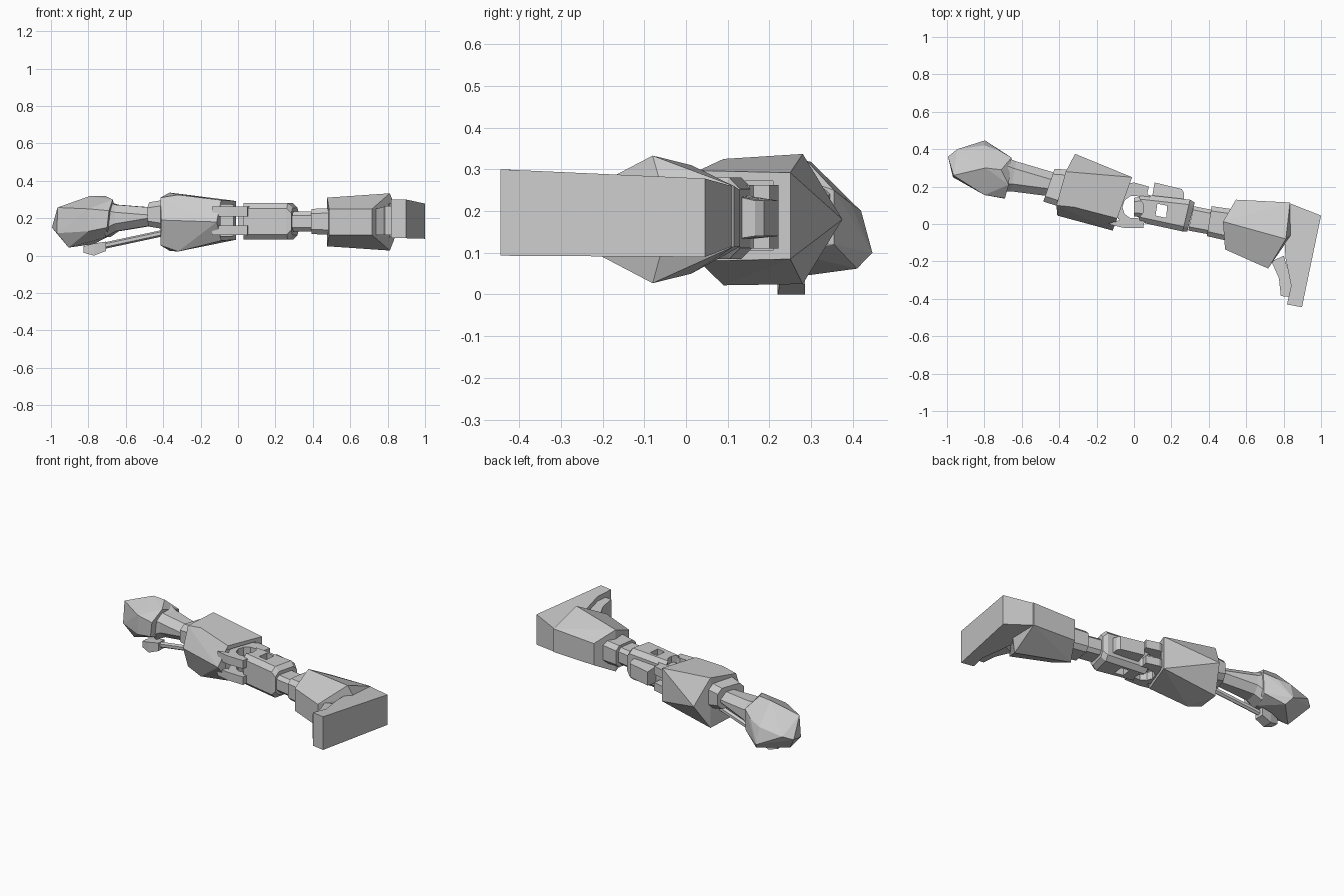
import bpy, bmesh, math
from mathutils import Vector


def finish(name, bm):
    bmesh.ops.recalc_face_normals(bm, faces=bm.faces[:])
    me = bpy.data.meshes.new(name)
    bm.to_mesh(me)
    bm.free()
    ob = bpy.data.objects.new(name, me)
    bpy.context.collection.objects.link(ob)
    return ob


def hull(name, pts):
    """Faceted convex shell around a few corner points (x, y, z)."""
    bm = bmesh.new()
    for p in pts:
        bm.verts.new(p)
    r = bmesh.ops.convex_hull(bm, input=bm.verts[:])
    junk = [g for g in r["geom_interior"] if isinstance(g, bmesh.types.BMVert)]
    bmesh.ops.delete(bm, geom=junk, context='VERTS')
    bmesh.ops.dissolve_limit(bm, angle_limit=math.radians(3), verts=bm.verts[:], edges=bm.edges[:])
    return finish(name, bm)


def mirrored(pts):
    """Turn (x, y, z_low, z_high) columns into hull corners."""
    return [(x, y, z) for x, y, lo, hi in pts for z in {lo, hi}]


def loft(name, sections, c=0.03):
    """Chamfered box sections: (front x, y, back x, y, z_low, z_high)."""
    bm = bmesh.new()
    rings = []
    for x0, y0, x1, y1, lo, hi in sections:
        p, q = Vector((x0, y0, 0)), Vector((x1, y1, 0))
        d = (q - p).normalized() * c
        prof = [(p, lo + c), (p + d, lo), (q - d, lo), (q, lo + c),
                (q, hi - c), (q - d, hi), (p + d, hi), (p, hi - c)]
        rings.append([bm.verts.new((v.x, v.y, z)) for v, z in prof])
    for a, b in zip(rings, rings[1:]):
        for i in range(8):
            j = (i + 1) % 8
            bm.faces.new((a[i], a[j], b[j], b[i]))
    bm.faces.new(rings[0])
    bm.faces.new(rings[-1])
    return finish(name, bm)


def prism(name, cols):
    """Plan outline with a low and high z at each corner."""
    bm = bmesh.new()
    lo = [bm.verts.new((x, y, a)) for x, y, a, b in cols]
    hi = [bm.verts.new((x, y, b)) for x, y, a, b in cols]
    bm.faces.new(lo)
    bm.faces.new(hi)
    for i in range(len(cols)):
        j = (i + 1) % len(cols)
        bm.faces.new((lo[i], lo[j], hi[j], hi[i]))
    return finish(name, bm)


def cut(ob, cutter):
    cutter.hide_render = True
    cutter.hide_viewport = True
    m = ob.modifiers.new("cut", 'BOOLEAN')
    m.operation = 'DIFFERENCE'
    m.solver = 'EXACT'
    m.object = cutter


def rod(name, a, b, r, sides=6):
    a, b = Vector(a), Vector(b)
    bpy.ops.mesh.primitive_cylinder_add(vertices=sides, radius=r, depth=(b - a).length,
                                        location=(a + b) / 2)
    ob = bpy.context.object
    ob.name = name
    ob.rotation_euler = (b - a).to_track_quat('Z', 'Y').to_euler()
    return ob


def ring(name, cx, cy, ro, ri, lo, hi, n=10):
    bm = bmesh.new()
    loops = []
    for r, z in ((ro, lo), (ro, hi), (ri, hi), (ri, lo)):
        loops.append([bm.verts.new((cx + r * math.cos(2 * math.pi * i / n),
                                    cy + r * math.sin(2 * math.pi * i / n), z)) for i in range(n)])
    for k in range(4):
        a, b = loops[k], loops[(k + 1) % 4]
        for i in range(n):
            j = (i + 1) % n
            bm.faces.new((a[i], a[j], b[j], b[i]))
    return finish(name, bm)


# foot: flat sole facing +x, wedge towards the heel
prism("foot", [(1.0, 0.045, 0.09, 0.278), (0.898, -0.445, 0.093, 0.30), (0.818, -0.43, 0.093, 0.30),
               (0.84, -0.33, 0.093, 0.29), (0.81, -0.18, 0.1, 0.28), (0.80, 0.0, 0.1, 0.27),
               (0.835, 0.11, 0.115, 0.26)])
prism("instep_strip", [(0.83, -0.39, 0.11, 0.265), (0.785, -0.385, 0.11, 0.265), (0.775, -0.29, 0.11, 0.26),
                       (0.735, -0.20, 0.11, 0.25), (0.80, -0.17, 0.11, 0.25), (0.845, -0.31, 0.11, 0.26)])

# shin armour
hull("shin_armour", mirrored([
    (0.487, -0.136, 0.11, 0.25), (0.476, 0.013, 0.05, 0.31), (0.545, 0.13, 0.115, 0.25),
    (0.717, -0.238, 0.11, 0.25), (0.812, -0.08, 0.027, 0.333), (0.834, 0.115, 0.115, 0.26),
    (0.84, -0.06, 0.10, 0.262)]))

# ankle neck
loft("ankle_neck", [(0.29, -0.035, 0.32, 0.095, 0.13, 0.235), (0.40, -0.055, 0.42, 0.075, 0.13, 0.235)], 0.02)
loft("ankle_collar", [(0.39, -0.065, 0.415, 0.095, 0.115, 0.25), (0.50, -0.09, 0.52, 0.08, 0.112, 0.253)], 0.025)

# lower leg block with a through slot
block = loft("calf_block", [(0.03, 0.01, 0.03, 0.16, 0.085, 0.28), (0.26, -0.04, 0.30, 0.13, 0.085, 0.28),
                            (0.285, -0.04, 0.325, 0.115, 0.11, 0.255)], 0.027)
cut(block, prism("slot_cutter", [(0.115, 0.045, -0.1, 0.5), (0.172, 0.033, -0.1, 0.5),
                                 (0.178, 0.098, -0.1, 0.5), (0.125, 0.108, -0.1, 0.5)]))
cut(block, rod("knee_cutter", (-0.005, 0.085, -0.1), (-0.005, 0.085, 0.5), 0.06, 10))
prism("calf_pad", [(0.095, 0.13, 0.13, 0.24), (0.265, 0.10, 0.13, 0.24), (0.268, 0.165, 0.14, 0.225),
                   (0.255, 0.187, 0.14, 0.225), (0.11, 0.222, 0.14, 0.225)])

# knee rings, fork arms and pin
for tag, lo, hi in (("upper", 0.21, 0.262), ("lower", 0.11, 0.16)):
    ring("knee_ring_" + tag, 0.0, 0.09, 0.105, 0.062, lo, hi)
    prism("fork_front_" + tag, [(-0.14, 0.0, lo, hi), (-0.06, -0.02, lo, hi), (0.05, -0.022, lo, hi),
                                (0.055, 0.015, lo, hi), (-0.05, 0.03, lo, hi)])
    prism("fork_back_" + tag, [(-0.09, 0.16, lo, hi), (-0.05, 0.15, lo, hi), (0.07, 0.16, lo, hi),
                               (0.08, 0.2, lo, hi), (0.0, 0.222, lo, hi), (-0.07, 0.21, lo, hi)])
loft("knee_hub", [(0.0, 0.04, 0.0, 0.14, 0.13, 0.24), (0.06, 0.035, 0.06, 0.145, 0.13, 0.24)], 0.02)

# thigh armour, hollowed at the knee end
thigh = hull("thigh_armour", mirrored([
    (-0.41, 0.045, 0.19, 0.19), (-0.415, 0.10, 0.055, 0.31), (-0.365, 0.28, 0.025, 0.337),
    (-0.315, 0.375, 0.18, 0.18), (-0.32, 0.09, 0.022, 0.325), (-0.114, -0.035, 0.18, 0.18),
    (-0.09, 0.03, 0.08, 0.297), (-0.01, 0.25, 0.085, 0.292)]))
cut(thigh, prism("thigh_cutter", [(-0.17, 0.035, 0.105, 0.272), (0.1, -0.03, 0.105, 0.272),
                                  (0.1, 0.18, 0.105, 0.272), (-0.10, 0.225, 0.105, 0.272)]))

# thigh collar and tapered thigh bone
loft("thigh_collar", [(-0.485, 0.12, -0.425, 0.295, 0.155, 0.285), (-0.39, 0.09, -0.34, 0.29, 0.14, 0.30)], 0.03)
loft("thigh_bone", [(-0.72, 0.17, -0.67, 0.35, 0.10, 0.285), (-0.66, 0.175, -0.63, 0.335, 0.13, 0.272),
                    (-0.45, 0.148, -0.41, 0.27, 0.165, 0.255)], 0.04)

# hip head
hull("hip_head", [
    (-0.797, 0.447, 0.10), (-0.80, 0.42, 0.20), (-0.77, 0.41, 0.062), (-0.995, 0.36, 0.15),
    (-0.965, 0.26, 0.257), (-0.968, 0.25, 0.12), (-0.906, 0.27, 0.043), (-0.80, 0.155, 0.25),
    (-0.80, 0.155, 0.13), (-0.69, 0.137, 0.24), (-0.70, 0.137, 0.15), (-0.794, 0.30, 0.318),
    (-0.71, 0.29, 0.32), (-0.67, 0.21, 0.30), (-0.655, 0.355, 0.25), (-0.66, 0.355, 0.12),
    (-0.72, 0.393, 0.22), (-0.70, 0.25, 0.10), (-0.945, 0.40, 0.17)])

# piston under the thigh
rod("piston_rod", (-0.38, 0.20, 0.125), (-0.73, 0.255, 0.05), 0.017)
hull("piston_foot", mirrored([(-0.705, 0.225, 0.025, 0.075), (-0.705, 0.285, 0.025, 0.075),
                              (-0.77, 0.22, 0.0, 0.065), (-0.77, 0.285, 0.0, 0.065),
                              (-0.825, 0.235, 0.015, 0.05), (-0.825, 0.275, 0.015, 0.05)]))
